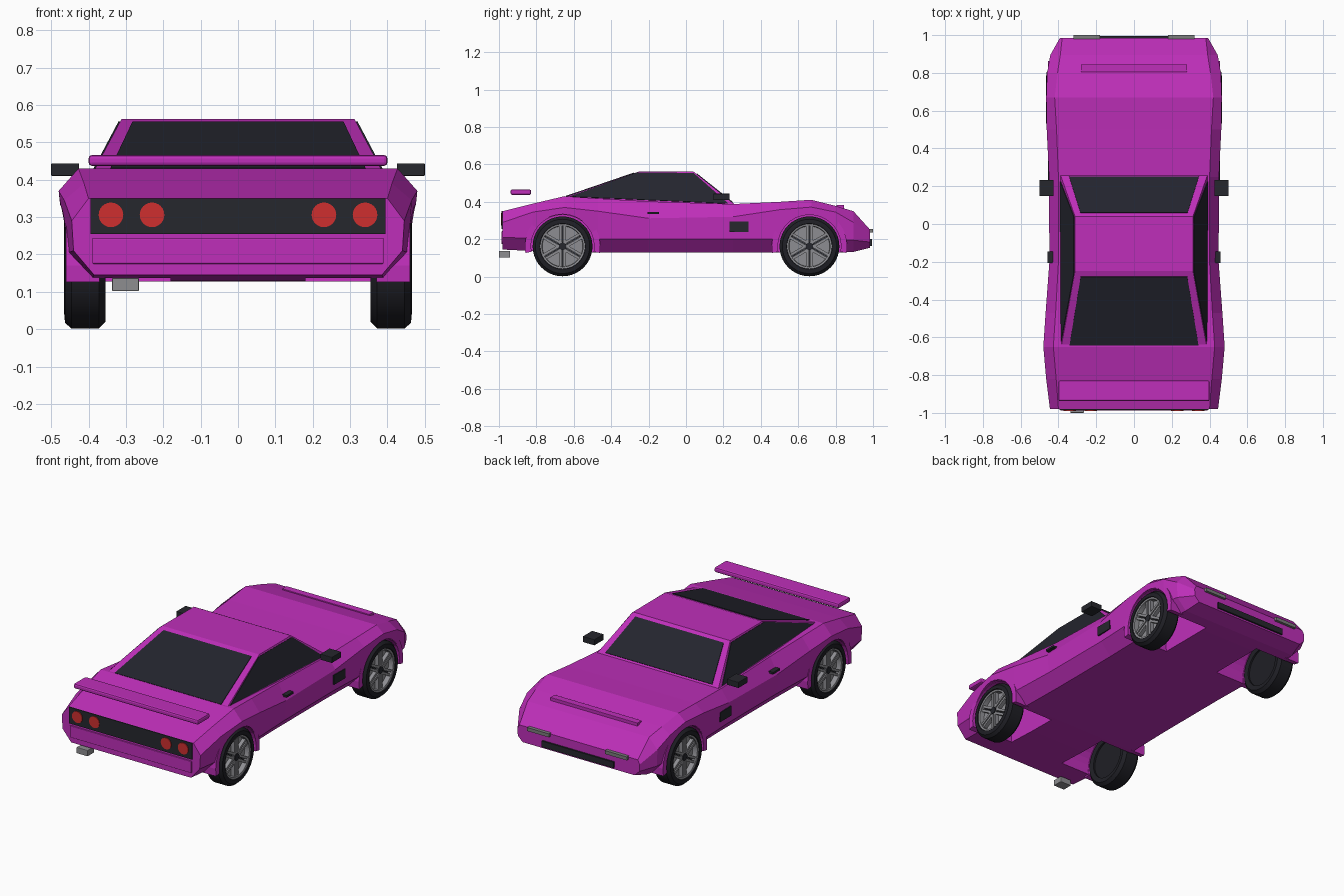
import bpy, bmesh, math
from mathutils import Vector

if "Cube" in bpy.data.objects:
    bpy.data.objects.remove(bpy.data.objects["Cube"])


def material(name, rgb):
    m = bpy.data.materials.new(name)
    m.diffuse_color = (*rgb, 1)
    m.use_nodes = True
    m.node_tree.nodes["Principled BSDF"].inputs["Base Color"].default_value = m.diffuse_color
    return m


PAINT = material("magenta paint", (0.52, 0.028, 0.49))
GLASS = material("dark glass", (0.017, 0.018, 0.027))
TRIM = material("black trim", (0.019, 0.020, 0.026))
RUBBER = material("tyre rubber", (0.014, 0.014, 0.019))
RIM = material("rim grey", (0.27, 0.27, 0.29))
STEEL = material("exhaust steel", (0.27, 0.27, 0.28))
RED = material("tail lamp red", (0.62, 0.028, 0.028))
LENS = material("headlamp grey", (0.20, 0.20, 0.20))


def make(name, verts, faces, mat, smooth=None):
    bm = bmesh.new()
    vs = [bm.verts.new(v) for v in verts]
    for f in faces:
        bm.faces.new([vs[i] for i in f])
    bmesh.ops.recalc_face_normals(bm, faces=bm.faces)
    me = bpy.data.meshes.new(name)
    bm.to_mesh(me)
    bm.free()
    me.materials.append(mat)
    ob = bpy.data.objects.new(name, me)
    bpy.context.collection.objects.link(ob)
    if smooth:
        bpy.ops.object.select_all(action='DESELECT')
        ob.select_set(True)
        bpy.context.view_layer.objects.active = ob
        bpy.ops.object.shade_smooth_by_angle(angle=math.radians(smooth))
    return ob


def loft(name, rings, mat, caps=True, closed=False, smooth=None):
    """Skin a list of equal-length closed loops."""
    n, m = len(rings[0]), len(rings)
    faces = []
    for i in range(m if closed else m - 1):
        a, b = i * n, ((i + 1) % m) * n
        faces += [(a + j, a + (j + 1) % n, b + (j + 1) % n, b + j) for j in range(n)]
    if caps and not closed:
        faces += [tuple(range(n)), tuple(range((m - 1) * n, m * n))]
    return make(name, [p for r in rings for p in r], faces, mat, smooth)


def box(name, x, y, z, mat, bevel=0):
    rings = [[(x[0], b, c), (x[1], b, c), (x[1], b, d), (x[0], b, d)]
             for b, c, d in ((y[0], *z), (y[1], *z))]
    ob = loft(name, rings, mat)
    if bevel:
        mod = ob.modifiers.new("bevel", 'BEVEL')
        mod.width, mod.segments = bevel, 2
    return ob


def circle_x(x, r, cy, cz, n=32):
    return [(x, cy + r * math.cos(2 * math.pi * k / n), cz + r * math.sin(2 * math.pi * k / n))
            for k in range(n)]


def plate(name, quad, u, v, mat, lift=0.004):
    """Thin pane on a quad (bottom a,b then top c,d), trimmed by u and v ranges."""
    a, b, c, d = [Vector(p) for p in quad]
    n = (b - a).cross(d - a).normalized()
    at = lambda s, t: a.lerp(b, s).lerp(d.lerp(c, s), t)
    pts = [at(u[0], v[0]), at(u[1], v[0]), at(u[1], v[1]), at(u[0], v[1])]
    return loft(name, [[p - n * lift for p in pts], [p + n * lift for p in pts]], mat)


# Body shell: y, then half-section (x, z) for top edge, belt, sill and floor
sections = [
    (-0.98, .400, .350, .445, .290, .440, .210, .385, .145),
    (-0.82, .412, .390, .465, .345, .455, .205, .390, .137),
    (-0.65, .427, .430, .480, .370, .462, .200, .390, .130),
    (-0.47, .415, .418, .468, .350, .455, .200, .385, .128),
    (-0.20, .400, .402, .448, .312, .445, .200, .380, .128),
    (0.25, .400, .388, .450, .320, .445, .200, .380, .128),
    (0.50, .410, .400, .462, .358, .455, .200, .385, .128),
    (0.67, .420, .411, .465, .372, .458, .200, .390, .128),
    (0.80, .405, .378, .460, .345, .455, .200, .390, .128),
    (0.895, .390, .350, .443, .290, .440, .195, .380, .132),
    (0.985, .380, .250, .392, .225, .390, .185, .360, .155),
]
rings = []
for y, *h in sections:
    half = [(h[i], y, h[i + 1]) for i in range(0, 8, 2)]
    rings.append(half + [(-x, yy, z) for x, yy, z in reversed(half)])
body = loft("body_shell", rings, PAINT)

# Wheels, wheel wells and arch lips
AXLE_Z = 0.162
for s, side in ((1, "right"), (-1, "left")):
    for cy, end, lip_x in ((-0.66, "rear", .460), (0.66, "front", .456)):
        tag = f"{end}_{side}"
        cutter = loft("well_cutter_" + tag, [circle_x(s * .18, .172, cy, AXLE_Z),
                                             circle_x(s * .60, .172, cy, AXLE_Z)], PAINT)
        cutter.hide_render = True
        cutter.hide_viewport = False
        cutter.display_type = 'WIRE'
        mod = body.modifiers.new("well", 'BOOLEAN')
        mod.operation, mod.object, mod.solver = 'DIFFERENCE', cutter, 'EXACT'

        # arch lip swept over the wheel
        arc = []
        for k in range(17):
            a = math.radians(-10 + 200 * k / 16)
            c, d = math.cos(a), math.sin(a)
            arc.append([(s * x, cy + r * c, AXLE_Z + r * d)
                        for x, r in ((.37, .169), (lip_x, .169), (lip_x, .202), (.37, .202))])
        loft("arch_lip_" + tag, arc, PAINT)

        # tyre: closed lathe profile
        prof = [(.36, .115), (.355, .143), (.372, .160), (.446, .160), (.463, .145), (.465, .122),
                (.445, .113)]
        loft("tyre_" + tag, [circle_x(s * x, r, cy, AXLE_Z, 40) for x, r in prof], RUBBER,
             closed=True, smooth=35)
        # rim barrel lip, backing disc, spokes and hub
        lip = [(.43, .108), (.458, .110), (.461, .122), (.43, .122)]
        loft("rim_lip_" + tag, [circle_x(s * x, r, cy, AXLE_Z, 40) for x, r in lip], RIM,
             closed=True, smooth=35)
        loft("rim_disc_" + tag, [circle_x(s * x, .114, cy, AXLE_Z) for x in (.415, .43)], RIM)
        loft("inner_disc_" + tag, [circle_x(s * x, .118, cy, AXLE_Z) for x in (.37, .413)], RUBBER)
        for k in range(6):
            a = math.radians(60 * k + 30)
            r_dir, t_dir = Vector((0, math.cos(a), math.sin(a))), Vector((0, -math.sin(a), math.cos(a)))
            for name, off, x1, w, mat in (("spoke", -.011, .452, .007, RIM), ("spoke", .011, .452, .007, RIM),
                                          ("spoke_gap", 0, .436, .003, TRIM)):
                base = Vector((0, cy, AXLE_Z)) + t_dir * off
                loft(f"{name}_{tag}", [[base + r_dir * r + t_dir * t + Vector((s * x, 0, 0))
                                        for x, t in ((.42, -w), (x1, -w), (x1, w), (.42, w))]
                                       for r in (.012, .112)], mat)
        loft("hub_" + tag, [circle_x(s * x, .02, cy, AXLE_Z, 16) for x in (.42, .457)], TRIM)

# Cabin and its windows
BR, BF = (.385, -.65, .425), (.390, .262, .385)
TR, TF = (.312, -.25, .562), (.312, .04, .562)
flip = lambda p: (-p[0], p[1], p[2])
low = lambda p: (p[0], p[1], .37)
loft("cabin", [[flip(p), p, q, flip(q)] for p, q in ((low(BR), low(BF)), (BR, BF), (TR, TF))], PAINT)
plate("rear_window", [flip(BR), BR, TR, flip(TR)], (.055, .945), (.02, .93), GLASS)
plate("windscreen", [BF, flip(BF), flip(TF), TF], (.055, .945), (.06, .92), GLASS)
plate("side_window_right", [BR, BF, TF, TR], (.02, .965), (.02, .95), GLASS)
plate("side_window_left", [flip(BF), flip(BR), flip(TR), flip(TF)], (.035, .98), (.02, .95), GLASS)

# Rear: lamp panel, round lamps, bumper, exhaust, wing
box("tail_panel", (-.395, .395), (-.986, -.976), (.255, .35), TRIM)
for x in (-.34, -.23, .23, .34):
    disc = [[(x + px, y, .306 + pz) for _, px, pz in circle_x(0, .033, 0, 0, 24)] for y in (-.99, -.98)]
    loft("tail_lamp", disc, RED)
box("rear_bumper", (-.39, .39), (-.987, -.97), (.175, .243), PAINT, .003)
box("exhaust", (-.337, -.265), (-1.0, -.94), (.102, .137), STEEL, .003)
box("rear_wing", (-.40, .40), (-.938, -.828), (.437, .466), PAINT, .009)

# Front: grille, headlamps, bonnet lip
box("grille", (-.23, .23), (.97, .995), (.165, .20), TRIM)
box("bonnet_lip", (-.28, .28), (.805, .845), (.355, .383), PAINT, .002)

# Paired side details
for s, side in ((1, "right"), (-1, "left")):
    pair = lambda a, b: tuple(sorted((s * a, s * b)))
    box("headlamp_" + side, pair(.18, .32), (.97, 1.0), (.236, .256), LENS)
    box("mirror_" + side, pair(.425, .50), (.147, .233), (.41, .444), TRIM, .003)
    box("side_vent_" + side, pair(.43, .455), (.232, .335), (.24, .295), TRIM)
    box("door_handle_" + side, pair(.425, .458), (-.207, -.145), (.334, .346), TRIM)
